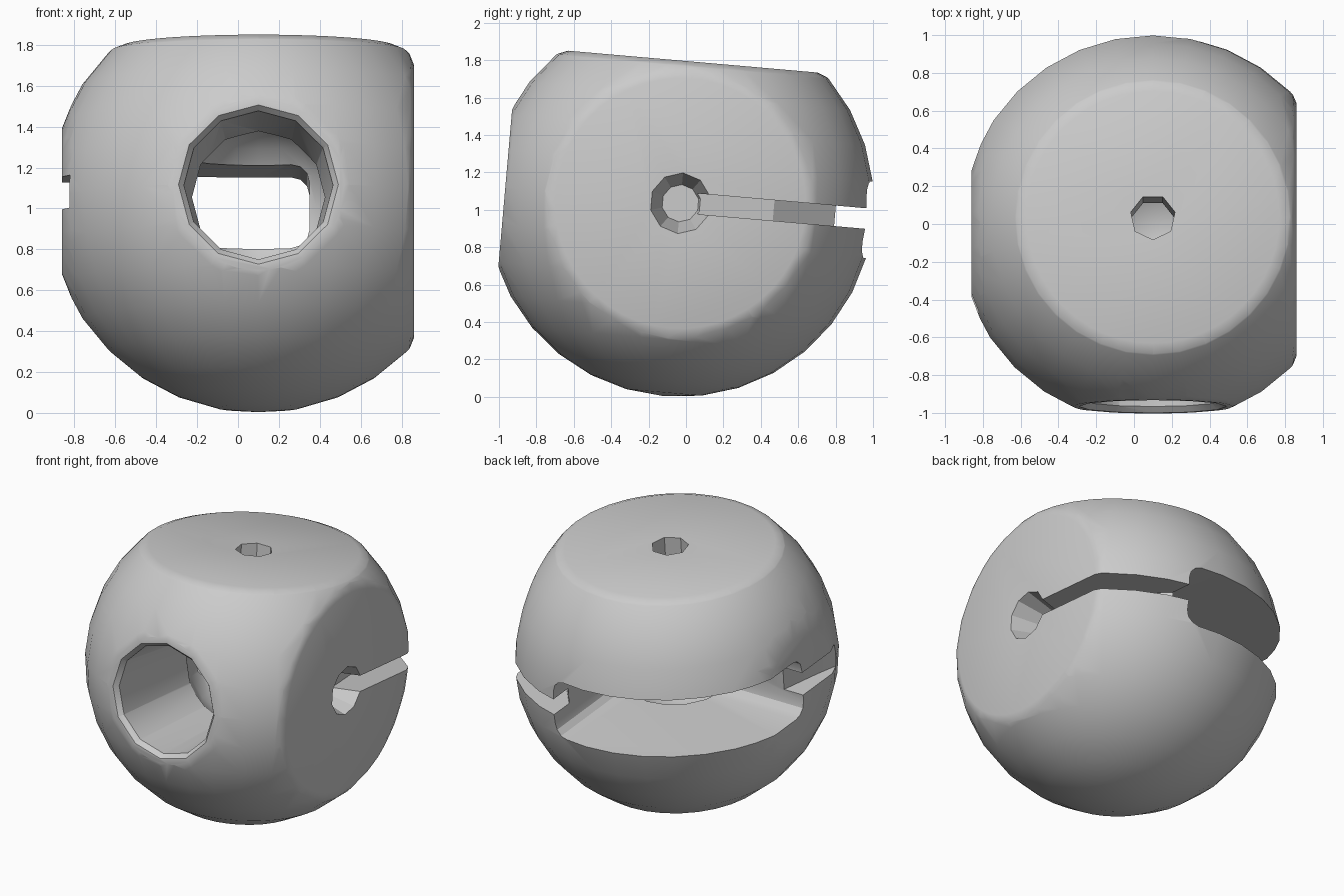
import bpy, bmesh, math
from mathutils import Vector, Matrix

if "Cube" in bpy.data.objects:
    bpy.data.objects.remove(bpy.data.objects["Cube"])

grey = bpy.data.materials.new("plain grey")
grey.use_nodes = True
COLOUR = (0.6, 0.6, 0.6, 1)
grey.diffuse_color = COLOUR
grey.node_tree.nodes["Principled BSDF"].inputs["Base Color"].default_value = COLOUR

RADIUS = 1.035


def make(name, bm):
    bmesh.ops.recalc_face_normals(bm, faces=bm.faces)
    mesh = bpy.data.meshes.new(name)
    bm.to_mesh(mesh)
    bm.free()
    mesh.materials.append(grey)
    ob = bpy.data.objects.new(name, mesh)
    bpy.context.collection.objects.link(ob)
    return ob


def cone(name, axis, near, far, r_near, r_far, sides):
    """Cone along an axis, between two distances from the ball centre."""
    bm = bmesh.new()
    turn = Vector(axis).to_track_quat('Z', 'Y').to_matrix().to_4x4()
    bmesh.ops.create_cone(bm, cap_ends=True, segments=sides, radius1=r_near,
                          radius2=r_far, depth=far - near,
                          matrix=turn @ Matrix.Translation((0, 0, (near + far) / 2)))
    return make(name, bm)


def prism(name, outline, low, high, round_by=0):
    """Plan outline extruded in height, with optional rounded edges."""
    bm = bmesh.new()
    face = bm.faces.new([bm.verts.new((x, y, low)) for x, y in outline])
    top = bmesh.ops.extrude_face_region(bm, geom=[face])["geom"]
    bmesh.ops.translate(bm, vec=(0, 0, high - low),
                        verts=[v for v in top if isinstance(v, bmesh.types.BMVert)])
    bmesh.ops.recalc_face_normals(bm, faces=bm.faces)
    if round_by:
        bmesh.ops.bevel(bm, geom=bm.edges[:], offset=round_by, segments=3,
                        profile=0.5, affect='EDGES')
    return make(name, bm)


def sphere(name, radius, u, v):
    bm = bmesh.new()
    bmesh.ops.create_uvsphere(bm, u_segments=u, v_segments=v, radius=radius)
    return make(name, bm)


def combine(target, cutter, operation='DIFFERENCE'):
    cutter.hide_render = True
    mod = target.modifiers.new("cut", 'BOOLEAN')
    mod.operation, mod.object, mod.solver = operation, cutter, 'EXACT'
    bpy.context.view_layer.objects.active = target
    bpy.ops.object.modifier_apply(modifier=mod.name)
    bpy.data.objects.remove(cutter)


ball = sphere("ball_body", RADIUS, 32, 16)

# Flats with softened rims: axis, distance from centre, flat radius
X, Y, Z = Vector((1, 0, 0)), Vector((0, 1, 0)), Vector((0, 0, 1))
for axis, dist, radius in ((X, 0.76, 0.67), (Z, 0.76, 0.67),
                           (-Y, 0.94, 0.42), (-X, 0.96, 0.36)):
    combine(ball, cone("flat_trim", axis, -1.5, dist,
                       radius + (dist + 1.5) * 2.5, radius, 48), 'INTERSECT')

# Inner cavity and the wide rounded mouth from the back round to the side
cavity = sphere("cavity_cutter", 0.4, 16, 8)
combine(ball, cavity)
mouth = [(0.25, -0.03), (0.25, 1.4), (-1.4, 1.4), (-1.4, -0.03)]
combine(ball, prism("mouth_cutter", mouth, -0.205, 0.205, 0.09))

# Front tunnel with chamfered lip
combine(ball, cone("tunnel_cutter", -Y, -0.05, 1.0, 0.31, 0.37, 12))
combine(ball, cone("tunnel_lip_cutter", -Y, 0.89, 1.0, 0.35, 0.44, 12))

# Small top bore and the flared side bore
combine(ball, cone("top_bore_cutter", Z, 0.1, 1.0, 0.12, 0.12, 7))
combine(ball, cone("side_bore_cutter", X, 0.1, 1.0, 0.1, 0.1, 10))
combine(ball, cone("side_flare_cutter", X, 0.55, 0.8, 0.1, 0.175, 10))

# Narrow groove from the side bore to the mouth, and its short tail
groove = [(0.6, 0), (0.52, 0.5), (0.2, 0.89), (0.2, 1.4), (1.2, 1.4), (1.2, 0)]
combine(ball, prism("groove_cutter", groove, -0.05, 0.06))
tail = [(-0.78, 0.1), (-0.88, -0.3), (-0.97, -0.6), (-1.3, -0.6), (-1.3, 0.1)]
combine(ball, prism("groove_tail_cutter", tail, -0.07, 0.09))

# Smooth shading, then tilt the ball and seat it on the ground
bpy.ops.object.select_all(action='DESELECT')
ball.select_set(True)
bpy.context.view_layer.objects.active = ball
bpy.ops.object.shade_smooth_by_angle(angle=math.radians(30))
ball.matrix_world = (Matrix.Translation((0.1, -0.03, RADIUS))
                     @ Matrix.Rotation(math.radians(-5), 4, 'X'))
